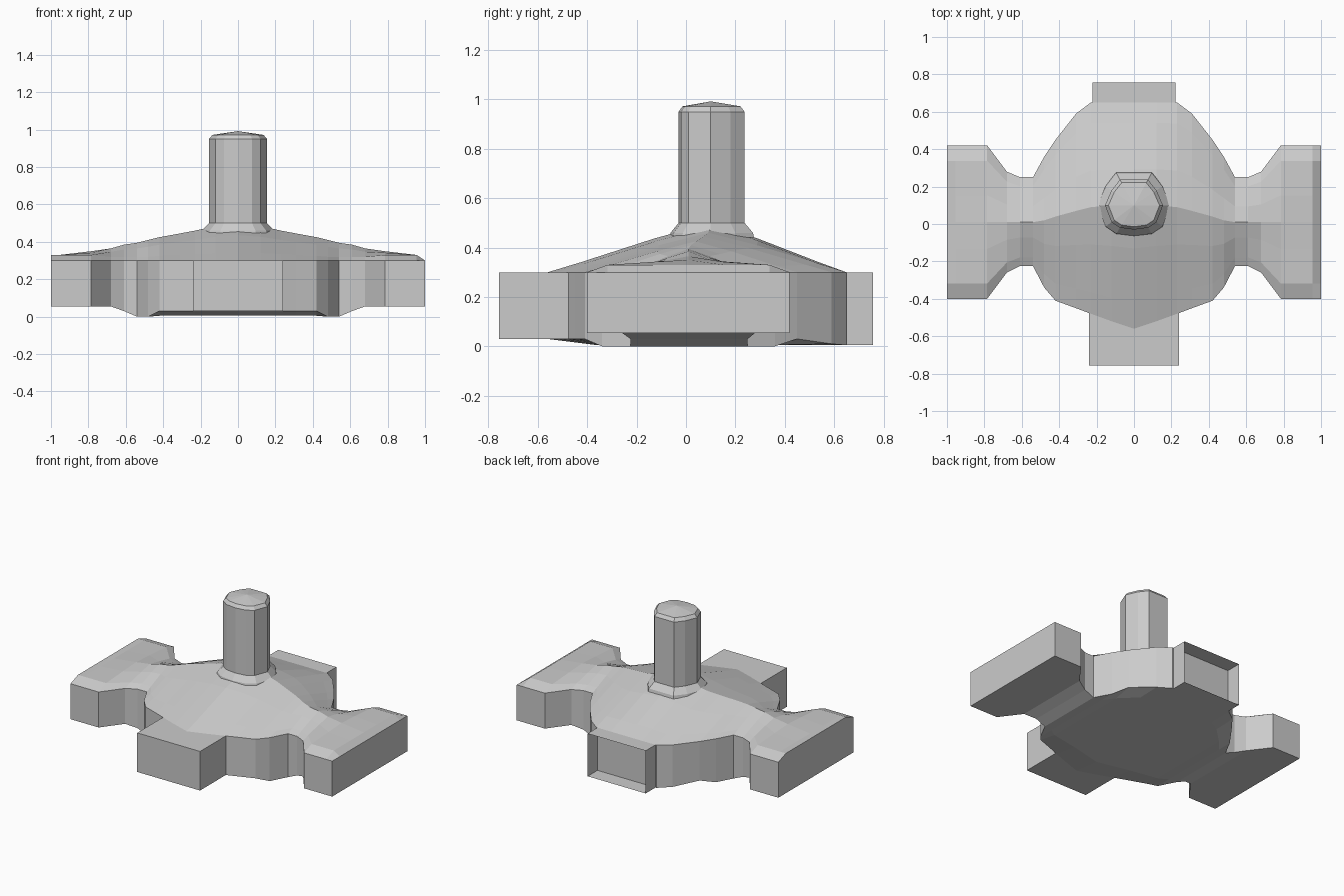
import bpy, bmesh

if "Cube" in bpy.data.objects:
    bpy.data.objects.remove(bpy.data.objects["Cube"])


def make_object(name, bm):
    bmesh.ops.recalc_face_normals(bm, faces=bm.faces)
    mesh = bpy.data.meshes.new(name)
    bm.to_mesh(mesh)
    bm.free()
    obj = bpy.data.objects.new(name, mesh)
    bpy.context.collection.objects.link(obj)
    return obj


def bridge_rings(bm, rings, cap=True):
    loops = [[bm.verts.new(p) for p in ring] for ring in rings]
    n = len(loops[0])
    for a, b in zip(loops, loops[1:]):
        for i in range(n):
            j = (i + 1) % n
            bm.faces.new((a[i], a[j], b[j], b[i]))
    if cap:
        bm.faces.new(loops[0])
        bm.faces.new(loops[-1])
    return loops


# Half of the base, as cross-sections along x:
# x, front y, back y, ridge y, ridge z, shoulder z, front bottom z, back bottom z
SECTIONS = [
    (0.00, -.56, .65, .10, .50, .34, .03, .005),
    (0.12, -.52, .65, .10, .485, .34, .03, .005),
    (0.23, -.48, .65, .09, .46, .335, .03, .005),
    (0.31, -.45, .59, .07, .445, .33, .03, .01),
    (0.42, -.41, .45, .04, .425, .325, .03, .03),
    (0.48, -.34, .36, .02, .41, .32, .0, .0),
    (0.54, -.225, .25, .01, .395, .32, .0, .0),
    (0.61, -.225, .25, .01, .385, .32, .03, .03),
    (0.68, -.26, .28, .01, .365, .32, .055, .055),
    (0.785, -.40, .42, .01, .35, .33, .055, .055),
    (0.955, -.40, .42, .01, .33, .33, .055, .055),
    (1.00, -.40, .42, .01, .30, .30, .055, .055),
]


def section_ring(row, side):
    x, yf, yb, c, zc, zs, bf, bb = row
    if side < 0 and x == 1:
        zc = zs = .33
    zm = zc * .6 + zs * .4
    lerp = lambda s, y: c + (y - c) * s
    top = [(yf, .3), (lerp(.8, yf), zs), (lerp(.35, yf), zm), (c, zc),
           (lerp(.35, yb), zm), (lerp(.8, yb), zs), (yb, .3)]
    low = .005 if x < .45 else bf
    bottom = [(yb, bb), (lerp(.7, yb), low), (lerp(.7, yf), low), (yf, bf)]
    return [(side * x, y, z) for y, z in top + bottom]


# Sloping base with two side wings
bm = bmesh.new()
bridge_rings(bm, [section_ring(r, -1) for r in SECTIONS[:0:-1]]
             + [section_ring(r, 1) for r in SECTIONS])
make_object("base_body", bm)

# Post: faceted, flared at the foot, slightly domed at the top
HALF = [(0, -.03), (.075, -.02), (.12, .01), (.155, .10), (.12, .18), (.075, .237)]
outline = HALF + [(-x, y) for x, y in HALF[:0:-1]]


def post_ring(scale, z):
    return [(x * scale, .1 + (y - .1) * scale, z) for x, y in outline]


bm = bmesh.new()
loops = bridge_rings(bm, [post_ring(1.28, .44), post_ring(1.25, .46), post_ring(1, .5),
                          post_ring(1, .95), post_ring(.88, .972)], cap=False)
tip = bm.verts.new((0, .1, .992))
for i, v in enumerate(loops[-1]):
    bm.faces.new((v, loops[-1][(i + 1) % len(outline)], tip))
make_object("post", bm)


# Front tab is a solid block, back tab is an open-ended sleeve
def tab(name, half_width, y0, y1, z0, closed):
    bm = bmesh.new()
    w = half_width
    bridge_rings(bm, [[(-w, y, z0), (w, y, z0), (w, y, .3), (-w, y, .3)]
                      for y in (y0, y1)], cap=closed)
    return make_object(name, bm)


tab("front_tab", .24, -.757, -.42, .03, True)
tab("back_tab", .222, .65, .757, .005, False)
